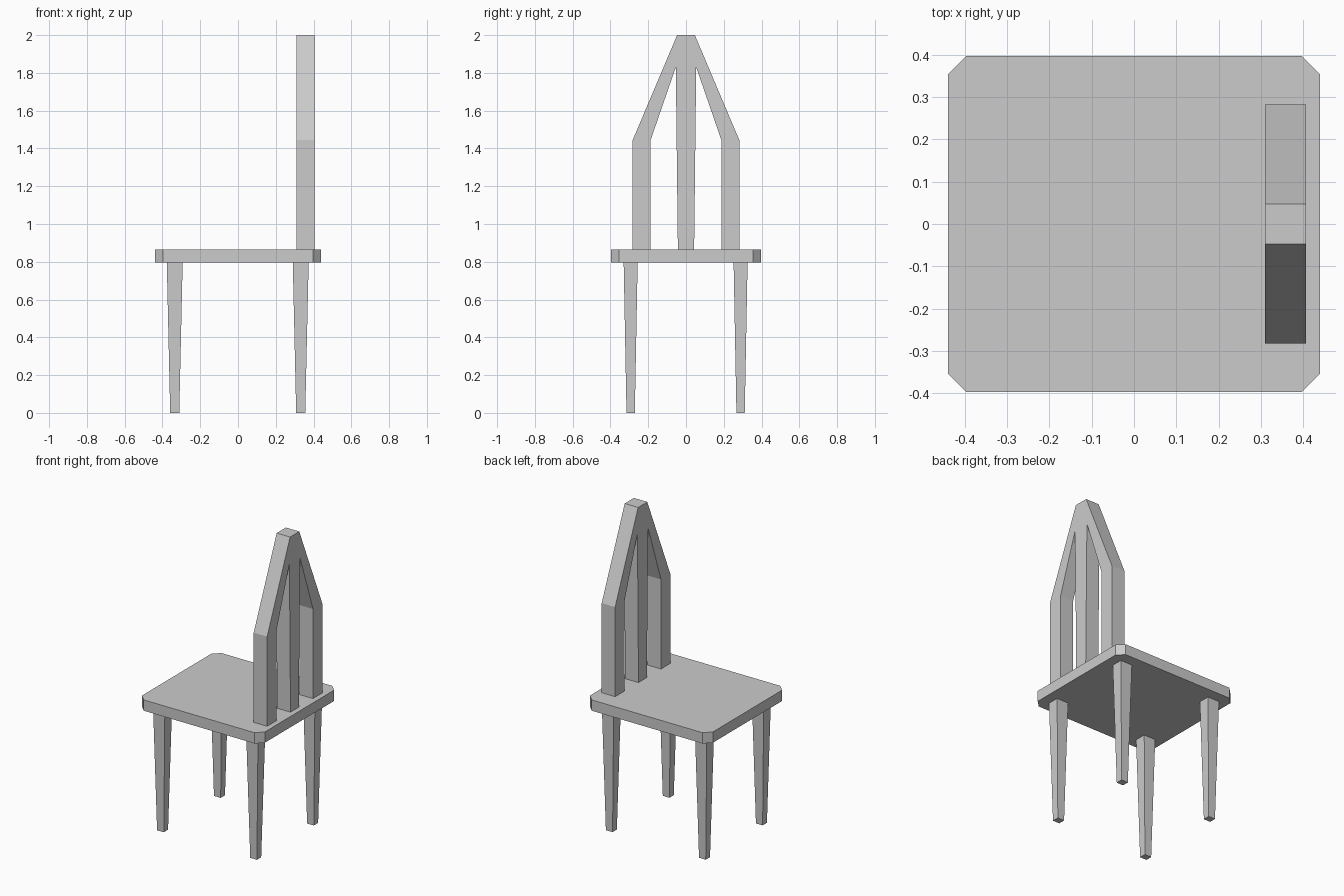
import bpy, bmesh
from mathutils import Vector

if "Cube" in bpy.data.objects:
    bpy.data.objects.remove(bpy.data.objects["Cube"])

SEAT_BOTTOM, SEAT_TOP = 0.795, 0.865


def extrude_profile(name, points, offset):
    """Solid made by extruding a flat outline along an offset."""
    bm = bmesh.new()
    face = bm.faces.new([bm.verts.new(p) for p in points])
    out = bmesh.ops.extrude_face_region(bm, geom=[face], use_keep_orig=True)
    moved = [g for g in out["geom"] if isinstance(g, bmesh.types.BMVert)]
    bmesh.ops.translate(bm, verts=moved, vec=Vector(offset))
    bmesh.ops.recalc_face_normals(bm, faces=bm.faces[:])
    return finish(name, bm)


def finish(name, bm):
    mesh = bpy.data.meshes.new(name)
    bm.to_mesh(mesh)
    bm.free()
    obj = bpy.data.objects.new(name, mesh)
    bpy.context.collection.objects.link(obj)
    return obj


def tapered_leg(name, x, y):
    """Square leg, wide at the seat and narrow at the floor."""
    bm = bmesh.new()
    bmesh.ops.create_cube(bm, size=2)
    for v in bm.verts:
        top = v.co.z > 0
        hx, hy = (0.042, 0.037) if top else (0.024, 0.022)
        v.co = (x + v.co.x * hx, y + v.co.y * hy, SEAT_BOTTOM if top else 0)
    finish(name, bm)


# Seat with clipped corners
X, Y, C = 0.44, 0.397, 0.043
corners = [(X, Y - C), (X - C, Y), (C - X, Y), (-X, Y - C),
           (-X, C - Y), (C - X, -Y), (X - C, -Y), (X, C - Y)]
extrude_profile("seat", [(x, y, SEAT_BOTTOM) for x, y in corners],
                (0, 0, SEAT_TOP - SEAT_BOTTOM))

# Four legs
for x, end in ((-0.335, "front"), (0.332, "back")):
    for y, side in ((-0.293, "right"), (0.289, "left")):
        tapered_leg(f"{end}_{side}_leg", x, y)

# Pointed backrest: outer posts, sloped rails and centre slat in one outline
half = [(0.043, SEAT_TOP), (0.054, 1.83), (0.187, 1.445), (0.187, SEAT_TOP),
        (0.282, SEAT_TOP), (0.282, 1.445), (0.047, 2.0)]
outline = half + [(-y, z) for y, z in reversed(half)]
extrude_profile("backrest", [(0.31, y, z) for y, z in outline], (0.096, 0, 0))
